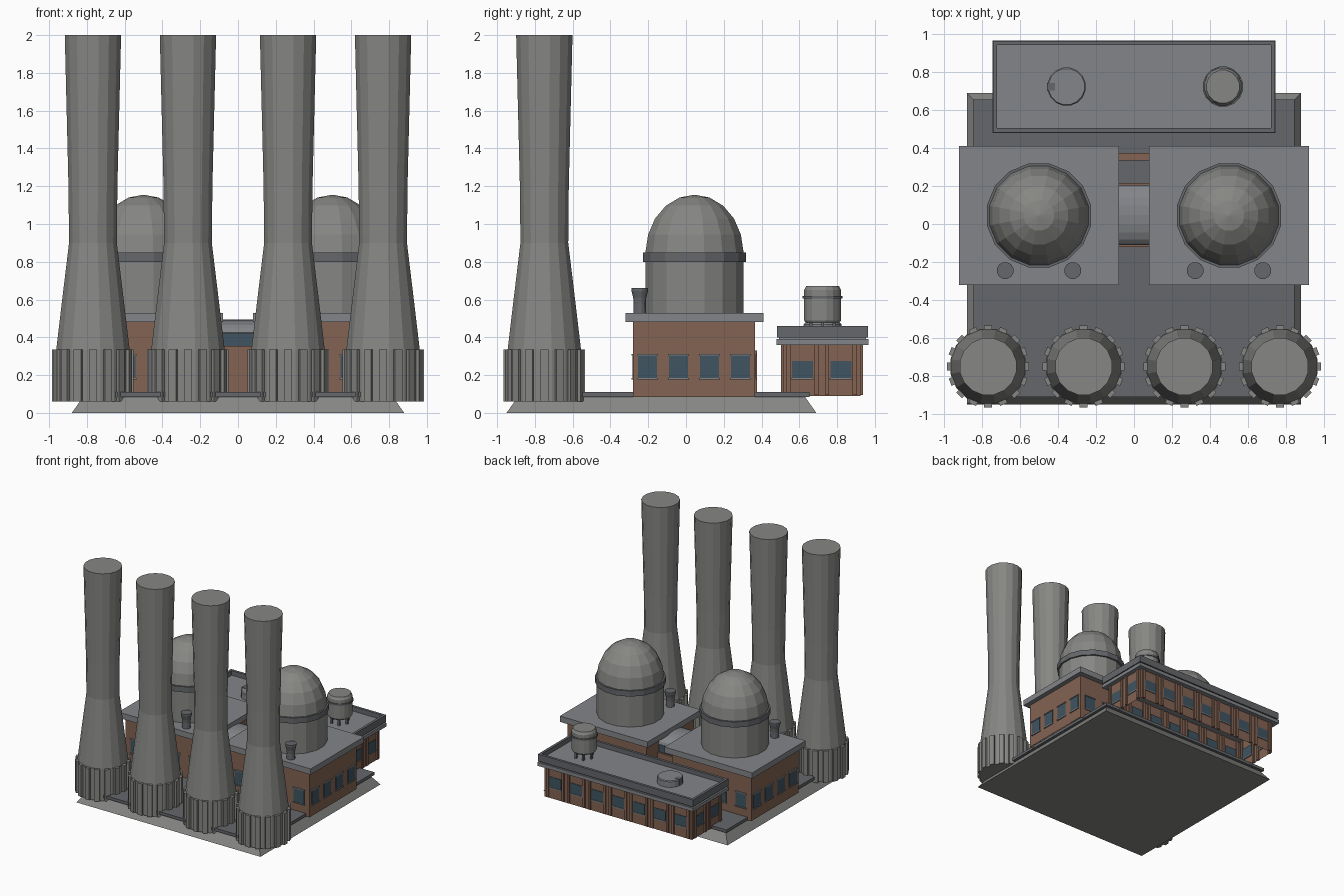
import bpy, bmesh, math
from mathutils import Matrix, Vector

if "Cube" in bpy.data.objects:
    bpy.data.objects.remove(bpy.data.objects["Cube"])


def mat(name, c):
    m = bpy.data.materials.new(name)
    m.diffuse_color = (*c, 1)
    m.use_nodes = True
    m.node_tree.nodes["Principled BSDF"].inputs["Base Color"].default_value = m.diffuse_color
    return m


BRICK = mat("brick", (0.23, 0.125, 0.085))
GLASS = mat("glass", (0.05, 0.09, 0.12))
ROOF = mat("roof_grey", (0.23, 0.235, 0.25))
DARK = mat("dark_grey", (0.13, 0.135, 0.145))
CONCRETE = mat("concrete", (0.24, 0.24, 0.23))


def finish(name, bm, m):
    bmesh.ops.recalc_face_normals(bm, faces=bm.faces)
    me = bpy.data.meshes.new(name)
    bm.to_mesh(me)
    bm.free()
    me.materials.append(m)
    ob = bpy.data.objects.new(name, me)
    bpy.context.collection.objects.link(ob)
    return ob


def add_box(bm, x0, x1, y0, y1, z0, z1, rot=None):
    c = Vector(((x0 + x1) / 2, (y0 + y1) / 2, (z0 + z1) / 2))
    M = Matrix.Translation(c) @ Matrix.Diagonal((x1 - x0, y1 - y0, z1 - z0, 1))
    return bmesh.ops.create_cube(bm, size=1, matrix=(rot or Matrix()) @ M)["verts"]


def boxes(name, items, m):
    bm = bmesh.new()
    for b in items:
        add_box(bm, *b)
    return finish(name, bm, m)


def open_box(name, b, m):
    """Box without a floor."""
    bm = bmesh.new()
    add_box(bm, *b)
    bm.faces.ensure_lookup_table()
    low = min(bm.faces, key=lambda f: f.calc_center_median().z)
    bmesh.ops.delete(bm, geom=[low], context='FACES_ONLY')
    return finish(name, bm, m)


def lathe(name, prof, x, y, n, m, ribs=None):
    """Closed turned solid from (radius, z) points, with optional outer ribs."""
    bm = bmesh.new()
    rings = []
    for r, z in prof:
        if r == 0:
            rings.append([bm.verts.new((x, y, z))])
        else:
            rings.append([bm.verts.new((x + r * math.cos(2 * math.pi * (k + .5) / n),
                                        y + r * math.sin(2 * math.pi * (k + .5) / n), z))
                          for k in range(n)])
    for a, b in zip(rings, rings[1:]):
        for k in range(n):
            j = (k + 1) % n
            bm.faces.new((a[k], a[j], b[0]) if len(b) == 1 else (a[k], a[j], b[j], b[k]))
    bm.faces.new(rings[0])
    if len(rings[-1]) > 1:
        bm.faces.new(rings[-1])
    if ribs:
        r0, r1, w, z0, z1 = ribs
        for k in range(n):
            R = Matrix.Translation((x, y, 0)) @ Matrix.Rotation(2 * math.pi * k / n, 4, 'Z')
            add_box(bm, r0, r1, -w / 2, w / 2, z0, z1, R)
    return finish(name, bm, m)


def along_walls(x0, x1, y0, y1, us, vs, w, z0, z1, out, inn):
    """Boxes of width w on all four walls: at x in us (front/back), y in vs (sides)."""
    res = []
    for u in us:
        for y, s in ((y0, -1), (y1, 1)):
            a, b = sorted((y + s * out, y - s * inn))
            res.append((u - w / 2, u + w / 2, a, b, z0, z1))
    for v in vs:
        for x, s in ((x0, -1), (x1, 1)):
            a, b = sorted((x + s * out, x - s * inn))
            res.append((a, b, v - w / 2, v + w / 2, z0, z1))
    return res


# Sloped foundation and paved slab
bm = bmesh.new()
for v in add_box(bm, -.88, .88, -.95, .69, 0, .085):
    if v.co.z > .04:
        v.co.x *= .82 / .88
        v.co.y += .06 if v.co.y < 0 else -.06
finish("foundation", bm, CONCRETE)
boxes("paved_slab", [(-.845, .845, -.91, .655, .085, .11)], DARK)

# Four cooling towers with ribbed skirts
for i, x in enumerate((-.768, -.265, .265, .768)):
    lathe(f"cooling_tower_{i + 1}",
          [(.202, .06), (.202, .335), (.198, .335), (.166, .6), (.129, .9), (.132, 1.2), (.152, 2)],
          x, -.75, 16, CONCRETE, (.15, .216, .042, .06, .335))

# Two reactor buildings
for s, side in ((-1, "left"), (1, "right")):
    cx = .5 * s
    x0, x1, y0, y1 = cx - .38, cx + .38, -.28, .365
    open_box(f"{side}_reactor_walls", (x0, x1, y0, y1, .085, .49), BRICK)
    boxes(f"{side}_reactor_roof", [(cx - .42, cx + .42, -.32, .41, .48, .53)], ROOF)
    us = [cx + d for d in (-.28, -.093, .093, .28)]
    vs = [-.203, -.04, .125, .288]
    boxes(f"{side}_reactor_windows",
          along_walls(x0, x1, y0, y1, us, vs, .10, .185, .305, .004, .01), GLASS)
    boxes(f"{side}_reactor_window_trim",
          along_walls(x0, x1, y0, y1, us, vs, .11, .303, .311, .009, .01)
          + along_walls(x0, x1, y0, y1, us, vs, .11, .177, .186, .009, .01), ROOF)
    # Containment dome
    dome = [(.265, .52), (.265, .85)]
    dome += [(.263 * math.cos(t), .85 + .305 * math.sin(t))
             for t in [math.radians(a) for a in (18, 36, 54, 72)]] + [(0, 1.155)]
    lathe(f"{side}_containment_dome", dome, cx, .045, 16, CONCRETE)
    lathe(f"{side}_dome_band", [(.279, .8), (.279, .848)], cx, .045, 16, DARK)
    # Flared vents
    for j, d in enumerate((-.178, .178)):
        lathe(f"{side}_roof_vent_{j + 1}",
              [(.035, .52), (.033, .58), (.036, .61), (.045, .645), (.045, .66)],
              cx + d, -.245, 12, DARK)

# Connecting hall between the reactors
boxes("hall_walls", [(-.13, .13, -.12, .215, .085, .355), (-.13, .13, .335, .375, .085, .33)], BRICK)
boxes("hall_glazing", [(-.13, .13, -.105, .2, .355, .42)], GLASS)
bm = bmesh.new()
arc = [(.0475 - .158 * math.cos(math.pi * k / 10), .425 + .07 * math.sin(math.pi * k / 10)) for k in range(11)]
f = bm.faces.new([bm.verts.new((-.13, y, z)) for y, z in arc])
ext = bmesh.ops.extrude_face_region(bm, geom=[f])["geom"]
bmesh.ops.translate(bm, vec=(.26, 0, 0), verts=[v for v in ext if isinstance(v, bmesh.types.BMVert)])
finish("hall_arched_roof", bm, ROOF)

# Rear turbine hall: brick walls, pilasters, windows
X, Y0, Y1 = .705, .513, .925
open_box("rear_hall_walls", (-X, X, Y0, Y1, .09, .37), BRICK)
us = [.2 * k for k in range(-3, 4)]
vs = [.617, .82]
boxes("rear_hall_windows", along_walls(-X, X, Y0, Y1, us, vs, .11, .185, .275, .004, .01), GLASS)
boxes("rear_hall_window_sills", along_walls(-X, X, Y0, Y1, us, vs, .118, .177, .186, .008, .01), ROOF)
pu = [u + d for u in us for d in (-.073, .073)]
pv = [v + d for v in vs for d in (-.073, .073)]
boxes("rear_hall_pilasters", along_walls(-X, X, Y0, Y1, pu, pv, .022, .095, .36, .011, .01), BRICK)

# Rear roof with cornice and raised parapet
boxes("rear_cornice", [(-.745, .745, .478, .967, .36, .39)], ROOF)
boxes("rear_roof_deck", [(-.73, .73, .492, .953, .388, .42)], ROOF)
a, b, c, d, t = -.742, .742, .482, .964, .022
boxes("rear_parapet", [(a, b, c, c + t, .4, .46), (a, b, d - t, d, .4, .46),
                       (a, a + t, c + t, d - t, .4, .46), (b - t, b, c + t, d - t, .4, .46)], DARK)

# Water tank on legs
tx, ty = .468, .723
lathe("water_tank", [(.09, .475), (.1, .49), (.1, .65), (.088, .672)], tx, ty, 16, CONCRETE)
lathe("water_tank_band", [(.107, .605), (.107, .62)], tx, ty, 16, DARK)
boxes("water_tank_legs",
      [(tx + .07 * math.cos(q) - .008, tx + .07 * math.cos(q) + .008,
        ty + .07 * math.sin(q) - .008, ty + .07 * math.sin(q) + .008, .415, .485)
       for q in [math.pi * k / 3 for k in range(6)]], DARK)

# Low round roof ventilator with side outlet
lathe("roof_drum", [(.102, .415), (.102, .468), (.096, .475)], -.355, .723, 16, ROOF)
boxes("roof_drum_outlet", [(-.458, -.415, .703, .743, .43, .478)], DARK)
